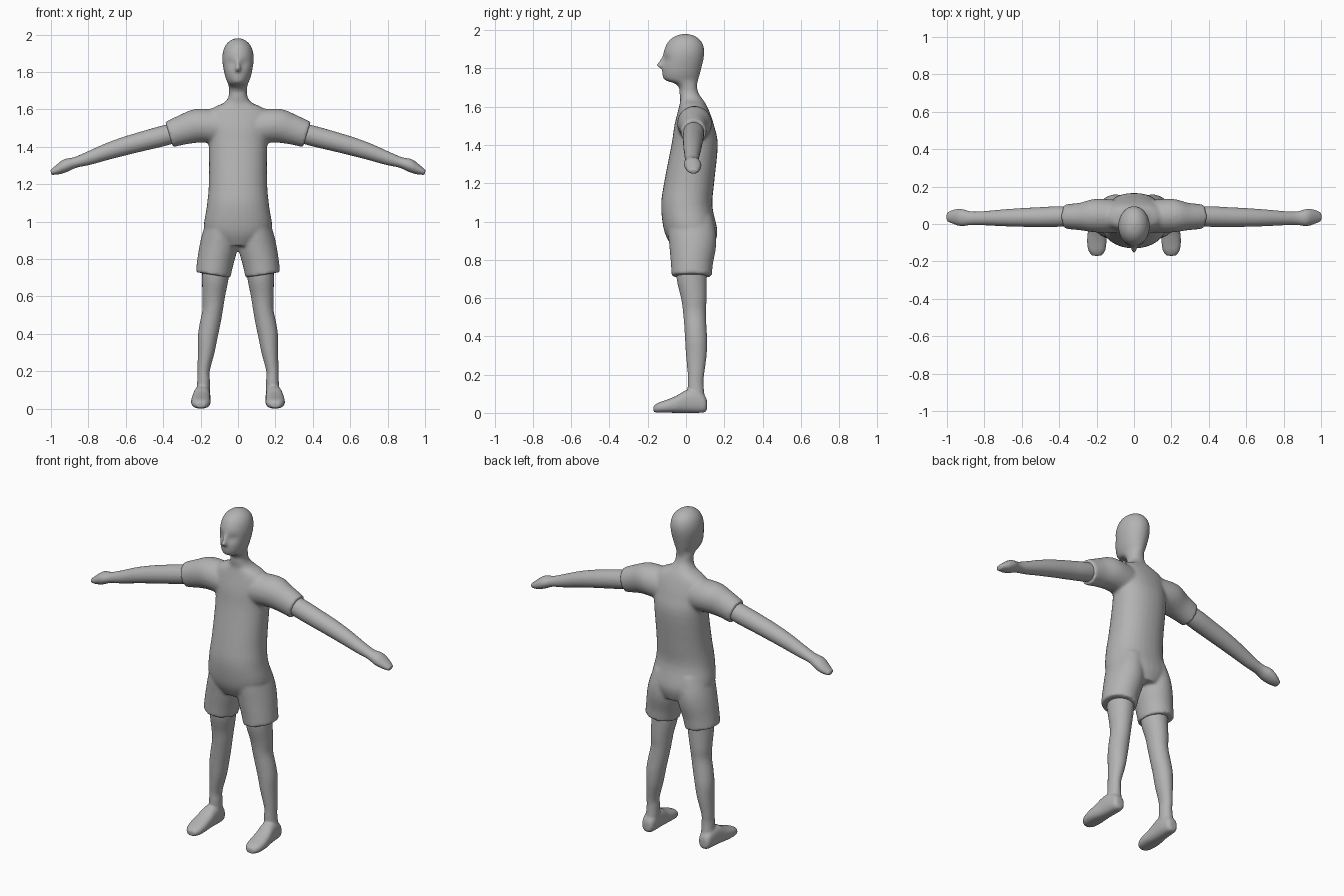
import bpy, bmesh, math
from mathutils import Vector

cube = bpy.data.objects.get("Cube")
if cube:
    bpy.data.objects.remove(cube)

grey = bpy.data.materials.new("plain grey")
grey.use_nodes = True
grey.diffuse_color = (0.45, 0.45, 0.45, 1)
shader = next(n for n in grey.node_tree.nodes if n.type == "BSDF_PRINCIPLED")
shader.inputs["Base Color"].default_value = grey.diffuse_color


def refine(rings, steps=4):
    """Smooth curve through the ring parameters."""
    rings = [Vector(r) for r in rings]
    out = []
    for i in range(len(rings) - 1):
        a, b = rings[i], rings[i + 1]
        before, after = rings[max(i - 1, 0)], rings[min(i + 2, len(rings) - 1)]
        for s in range(steps):
            t = s / steps
            out.append(0.5 * (2 * a + (b - before) * t
                              + (2 * before - 5 * a + 4 * b - after) * t ** 2
                              + (3 * a - before - 3 * b + after) * t ** 3))
    return out + [rings[-1]]


def loft(bm, axis, rings, side=1, tilt=0, power=2, sides=32):
    """Closed tube; each ring is (position on axis, centre u, centre v, radius u, radius v)."""
    rows = []
    for pos, cu, cv, ru, rv in refine(rings):
        row = []
        for k in range(sides):
            a = math.tau * k / sides
            c, s = math.cos(a), math.sin(a)
            u = ru * math.copysign(abs(c) ** (2 / power), c)
            v = rv * math.copysign(abs(s) ** (2 / power), s)
            if axis == "z":
                p = (cu + u, cv + v, pos + tilt * u)
            elif axis == "y":
                p = (cu + u, pos, cv + v)
            else:
                p = (pos + tilt * v, cu + u, cv + v)
            row.append(bm.verts.new((p[0] * side, p[1], p[2])))
        rows.append(row)
    for low, high in zip(rows, rows[1:]):
        for k in range(sides):
            n = (k + 1) % sides
            bm.faces.new((low[k], low[n], high[n], high[k]))
    bm.faces.new(rows[0])
    bm.faces.new(rows[-1])
    return [v for row in rows for v in row]


def finish(bm, name, voxel, smoothing):
    """Fuse the overlapping tubes into one smooth skin."""
    bmesh.ops.recalc_face_normals(bm, faces=bm.faces)
    mesh = bpy.data.meshes.new(name)
    bm.to_mesh(mesh)
    bm.free()
    mesh.materials.append(grey)
    ob = bpy.data.objects.new(name, mesh)
    bpy.context.collection.objects.link(ob)
    mesh.polygons.foreach_set("use_smooth", [True] * len(mesh.polygons))
    fuse = ob.modifiers.new("fuse", "REMESH")
    fuse.mode = "VOXEL"
    fuse.voxel_size = voxel
    fuse.use_smooth_shade = True
    soften = ob.modifiers.new("soften", "SMOOTH")
    soften.iterations = smoothing
    soften.factor = 0.5


# Ring tables
TORSO = [(.87, 0, .035, .10, .11), (.95, 0, .025, .18, .139), (1.08, 0, .004, .167, .134),
         (1.2, 0, .016, .156, .131), (1.4, 0, .045, .156, .121), (1.5, 0, .043, .165, .104),
         (1.57, 0, .04, .17, .084), (1.61, 0, .036, .13, .07), (1.635, 0, .03, .075, .06),
         (1.67, 0, .016, .05, .05), (1.71, 0, .012, .048, .044)]
HEAD = [(1.69, 0, .012, .048, .044), (1.72, 0, .002, .05, .057), (1.74, 0, -.024, .055, .088),
        (1.78, 0, -.025, .07, .1), (1.85, 0, -.015, .083, .107), (1.9, 0, -.009, .082, .104),
        (1.94, 0, -.006, .069, .087), (1.968, 0, -.005, .042, .054), (1.98, 0, -.005, .012, .015)]
NOSE = [(1.87, 0, -.11, .009, .012), (1.84, 0, -.12, .01, .019),
        (1.815, 0, -.126, .016, .031), (1.8, 0, -.12, .014, .012)]
SHORTS = [(1.02, .075, .02, .085, .12), (.93, .094, .032, .094, .125),
          (.86, .105, .035, .1, .121), (.78, .122, .031, .096, .11), (.715, .133, .03, .093, .105)]
SLEEVE = [(.06, .04, 1.5, .085, .1), (.2, .045, 1.512, .09, .09),
          (.29, .04, 1.492, .073, .077), (.368, .04, 1.465, .066, .068)]
ARM = [(.28, .04, 1.49, .05, .05), (.4, .04, 1.458, .055, .053), (.5, .037, 1.432, .053, .051),
       (.6, .035, 1.405, .05, .048), (.7, .033, 1.374, .045, .043), (.8, .031, 1.338, .038, .035),
       (.87, .031, 1.316, .036, .028), (.92, .034, 1.3, .046, .034),
       (.96, .038, 1.28, .04, .027), (1.0, .038, 1.262, .024, .013)]
LEG = [(.8, .12, .03, .07, .08), (.7, .121, .03, .071, .079), (.6, .13, .041, .061, .067),
       (.53, .135, .044, .055, .06), (.45, .15, .049, .056, .058), (.38, .162, .053, .053, .058),
       (.3, .17, .054, .045, .054), (.2, .184, .052, .033, .043),
       (.15, .184, .05, .034, .042), (.06, .187, .055, .038, .045)]
FOOT = [(.11, .19, .04, .022, .025), (.095, .19, .048, .036, .046), (.05, .191, .06, .043, .06),
        (0, .194, .059, .046, .059), (-.05, .198, .045, .05, .045), (-.1, .199, .035, .052, .034),
        (-.145, .199, .027, .044, .026), (-.17, .199, .021, .024, .016)]

# Head, shirt and shorts in one skin
bm = bmesh.new()
loft(bm, "z", TORSO, power=2.2)
head = loft(bm, "z", HEAD)
for v in head:
    if v.co.y < -.04:
        # Eye sockets
        d2 = (abs(v.co.x) - .036) ** 2 + (v.co.z - 1.845) ** 2
        v.co.y += .012 * math.exp(-d2 / .0005)
loft(bm, "z", NOSE, sides=16)
for side in (1, -1):
    loft(bm, "x", SLEEVE, side, tilt=.3)
    loft(bm, "z", SHORTS, side, tilt=.16)
finish(bm, "head_and_clothed_torso", .009, 5)

# Bare arms and legs
for side, label in ((1, "left"), (-1, "right")):
    bm = bmesh.new()
    loft(bm, "x", ARM, side, tilt=.25)
    finish(bm, label + "_arm", .007, 3)

    bm = bmesh.new()
    loft(bm, "z", LEG, side)
    loft(bm, "y", FOOT, side, power=2.5)
    finish(bm, label + "_leg_and_foot", .007, 6)
